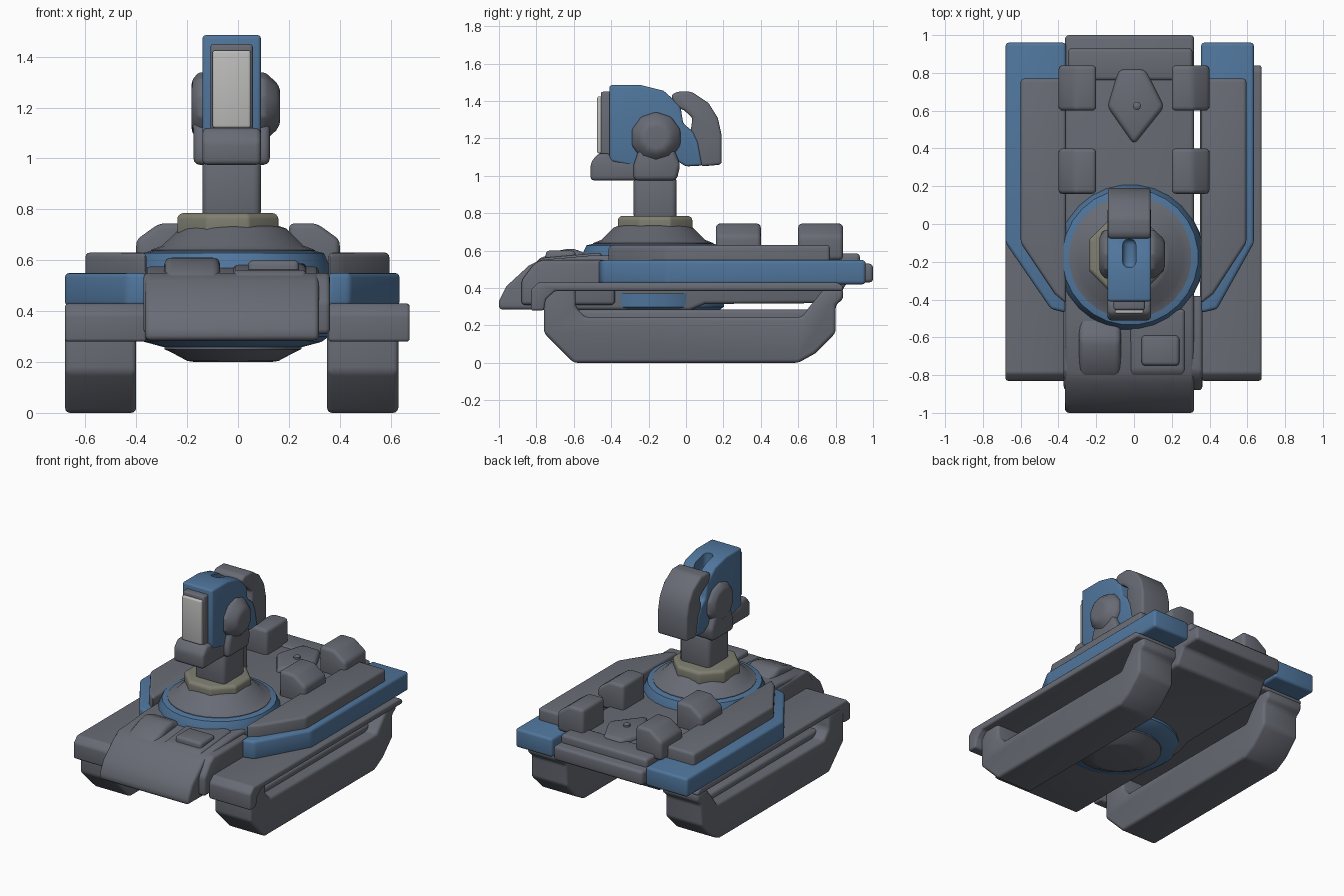
import bpy, bmesh
from math import cos, sin, pi, radians

if "Cube" in bpy.data.objects:
    bpy.data.objects.remove(bpy.data.objects["Cube"])


def material(name, rgb):
    m = bpy.data.materials.new(name)
    m.use_nodes = True
    m.diffuse_color = (*rgb, 1)
    m.node_tree.nodes["Principled BSDF"].inputs["Base Color"].default_value = (*rgb, 1)
    return m


grey = material("steel grey", (0.138, 0.148, 0.176))
blue = material("steel blue", (0.08, 0.18, 0.335))
olive = material("olive", (0.21, 0.21, 0.165))
white = material("pale lens", (0.51, 0.505, 0.5))
parts = []


def finish(name, bm, mat, bevel):
    bmesh.ops.recalc_face_normals(bm, faces=bm.faces)
    if bevel:
        sharp = [e for e in bm.edges if e.calc_face_angle(0) > radians(28)]
        bmesh.ops.bevel(bm, geom=sharp, offset=bevel, segments=3, profile=0.5,
                        affect='EDGES', clamp_overlap=True)
    me = bpy.data.meshes.new(name)
    bm.to_mesh(me)
    bm.free()
    me.materials.append(mat)
    ob = bpy.data.objects.new(name, me)
    bpy.context.collection.objects.link(ob)
    parts.append(ob)
    return ob


def loft(name, rings, mat, bevel=0.0):
    """Skin a stack of equal-length point rings and cap both ends."""
    bm = bmesh.new()
    loops = [[bm.verts.new(p) for p in ring] for ring in rings]
    n = len(loops[0])
    for a, b in zip(loops, loops[1:]):
        for i in range(n):
            j = (i + 1) % n
            bm.faces.new((a[i], a[j], b[j], b[i]))
    bm.faces.new(loops[0])
    bm.faces.new(loops[-1])
    return finish(name, bm, mat, bevel)


def side_prism(name, pts, x0, x1, mat, bevel=0.02):
    return loft(name, [[(x, y, z) for y, z in pts] for x in (x0, x1)], mat, bevel)


def plan_prism(name, pts, z0, z1, mat, bevel=0.02):
    return loft(name, [[(x, y, z) for x, y in pts] for z in (z0, z1)], mat, bevel)


def box(name, x0, x1, y0, y1, z0, z1, mat, bevel=0.02):
    return plan_prism(name, [(x0, y0), (x1, y0), (x1, y1), (x0, y1)], z0, z1, mat, bevel)


def lathe(name, centre, profile, sides, mat, bevel=0.0):
    cx, cy = centre
    rings = [[(cx + r * cos((i + .5) * 2 * pi / sides),
               cy + r * sin((i + .5) * 2 * pi / sides), z) for i in range(sides)]
             for r, z in profile]
    return loft(name, rings, mat, bevel)


# Hull with sloped nose and rear shelf
hull = [(-1, .285), (-1, .33), (-.96, .41), (-.84, .52), (-.78, .55), (-.5, .575),
        (.78, .575), (.82, .53), (1, .53), (1, .43), (.86, .43), (.8, .32),
        (.1, .315), (.02, .28)]
side_prism("hull", hull, -.365, .318, grey)
side_prism("front_hull_cheek", [(-.88, .31), (-.88, .44), (-.82, .52), (-.78, .55),
                                (-.38, .55), (-.38, .31)], -.372, .362, grey)
side_prism("front_hull_rise", [(-.84, .5), (-.78, .56), (-.68, .6), (-.61, .615),
                               (-.5, .57), (-.45, .5)], -.29, -.07, grey, .03)
box("front_hatch", .04, .24, -.75, -.59, .5, .6, grey)
side_prism("front_hatch_step", [(-.86, .48), (-.78, .56), (-.45, .59), (-.45, .48)],
           -.02, .27, grey)

# Rear engine cover with a small cap
plan_prism("engine_cover", [(-.14, .62), (0, .42), (.16, .62), (.06, .82), (-.08, .82)],
           .55, .605, grey, .03)
lathe("engine_cap", (.015, .625), [(.022, .58), (.022, .618), (.012, .625)], 12, grey)
box("rear_step", -.35, .31, .76, .93, .5, .585, grey)

# Tracks, fenders and side decks; each side has its own outer and inner limits
track = [(-.6, 0), (.6, 0), (.69, .05), (.8, .16), (.8, .31), (.84, .34), (.84, .4),
         (.74, .4), (.66, .3), (.62, .245), (-.54, .245), (-.59, .3), (-.59, .4),
         (-.76, .4), (-.76, .16)]
fender = [(-.83, .28), (-.83, .39), (-.79, .43), (.81, .43), (.84, .41), (.84, .385),
          (-.7, .385), (-.75, .34), (-.76, .28)]
for side, s, t_in, t_out, f_in, f_out, b_out, u_out in (
        ("right", -1, .40, .68, .36, .68, .68, .6),
        ("left", 1, .35, .63, .355, .675, .635, .595)):
    side_prism(side + "_track", track, s * t_in, s * t_out, grey)
    box(side + "_track_inner_wall", *sorted((s * (t_in + .05), s * (t_in + .2))),
        -.64, .68, .1, .285, grey)
    side_prism(side + "_fender", fender, s * f_in, s * f_out, grey)
    lower = [(f_in, .96), (b_out, .96), (b_out, -.1), (.44, -.45), (f_in, -.47)]
    plan_prism(side + "_side_deck", [(s * x, y) for x, y in lower], .42, .55, blue, .018)
    upper = [(f_in, .77), (u_out, .77), (u_out, -.1), (.42, -.37), (f_in, -.42)]
    plan_prism(side + "_upper_deck", [(s * x, y) for x, y in upper], .5, .63, grey, .018)
    # Raised blocks on the rear deck, sloped on the outside
    for label, y in (("front", .16), ("rear", .6)):
        block = [(.2, .55), (.2, .745), (.31, .745), (.4, .68), (.4, .55)]
        loft(f"{side}_{label}_deck_block",
             [[(s * x, yy, z) for x, z in block] for yy in (y, y + .24)], grey, .022)

# Turret base, mirrored by a shallow dome under the belly
hub = (-.02, -.175)
lathe("turret_ring", hub, [(.39, .5), (.388, .565), (.36, .628), (.31, .64)], 28, blue)
lathe("turret_dome", hub, [(.325, .6), (.325, .64), (.28, .657), (.21, .725), (.18, .735)],
      28, grey)
lathe("belly_ring", hub, [(.385, .37), (.38, .3), (.35, .279), (.26, .255)], 28, blue)
lathe("belly_dome", hub, [(.275, .28), (.27, .25), (.24, .236), (.18, .204), (.15, .2)],
      28, grey)
lathe("collar", (-.04, -.165), [(.215, .7), (.215, .77), (.2, .785)], 8, olive, .008)
box("pillar", -.14, .09, -.28, -.05, .76, 1.0, grey, .03)

# Yoke that carries the head, with a tapered pivot on each side
yoke = [(-.28, .975), (-.05, .975), (-.03, 1.06), (-.08, 1.18), (-.24, 1.18), (-.28, 1.06)]
side_prism("yoke", yoke, -.175, .125, grey, .025)
for side, stack in (("right", ((-.1, .14), (-.155, .135), (-.182, .1))),
                    ("left", ((.05, .14), (.105, .135), (.15, .095), (.165, .07)))):
    loft(side + "_head_pivot",
         [[(x, -.16 + r * cos((a + .5) * pi / 5), 1.205 + r * sin((a + .5) * pi / 5))
           for a in range(10)] for x, r in stack], grey, .012)

# Head shell with a slot cut into its top
shell = [(-.41, 1.08), (-.41, 1.485), (-.24, 1.485), (-.12, 1.455), (-.03, 1.375),
         (-.015, 1.28), (.04, 1.235), (.065, 1.18), (.088, 1.055), (.0, 1.05),
         (-.08, 1.1), (-.28, 1.05)]
head = side_prism("head_shell", shell, -.14, .09, blue, .014)
cutter = box("slot_cutter", -.06, .01, -.23, -.08, 1.36, 1.6, blue, .03)
cutter.hide_render = True
parts.remove(cutter)
cut = head.modifiers.new("slot", 'BOOLEAN')
cut.object = cutter
cut.operation = 'DIFFERENCE'
cut.solver = 'EXACT'
bpy.context.view_layer.objects.active = head
bpy.ops.object.modifier_apply(modifier="slot")
bpy.data.objects.remove(cutter)

# Front lens, its frame and the chin
box("lens_frame", -.108, .058, -.455, -.38, 1.07, 1.45, grey, .012)
box("lens", -.1, .05, -.475, -.4, 1.12, 1.425, white, .01)
side_prism("chin", [(-.51, .975), (-.51, 1.07), (-.47, 1.12), (-.41, 1.12), (-.38, 1.08),
                    (-.25, 1.08), (-.25, .975)], -.14, .09, grey)

# Curved counterweight behind the head
hook = [(-.08, 1.43), (-.05, 1.45), (.03, 1.45), (.12, 1.39), (.17, 1.31), (.19, 1.22),
        (.19, 1.06), (.08, 1.05), (.055, 1.18), (.025, 1.24), (.035, 1.31), (-.01, 1.35),
        (-.06, 1.37)]
side_prism("counterweight", hook, -.138, .088, grey, .015)

# Smooth shading on the rounded edges
bpy.ops.object.select_all(action='DESELECT')
for ob in parts:
    ob.select_set(True)
bpy.context.view_layer.objects.active = parts[0]
bpy.ops.object.shade_smooth_by_angle(angle=radians(38))
